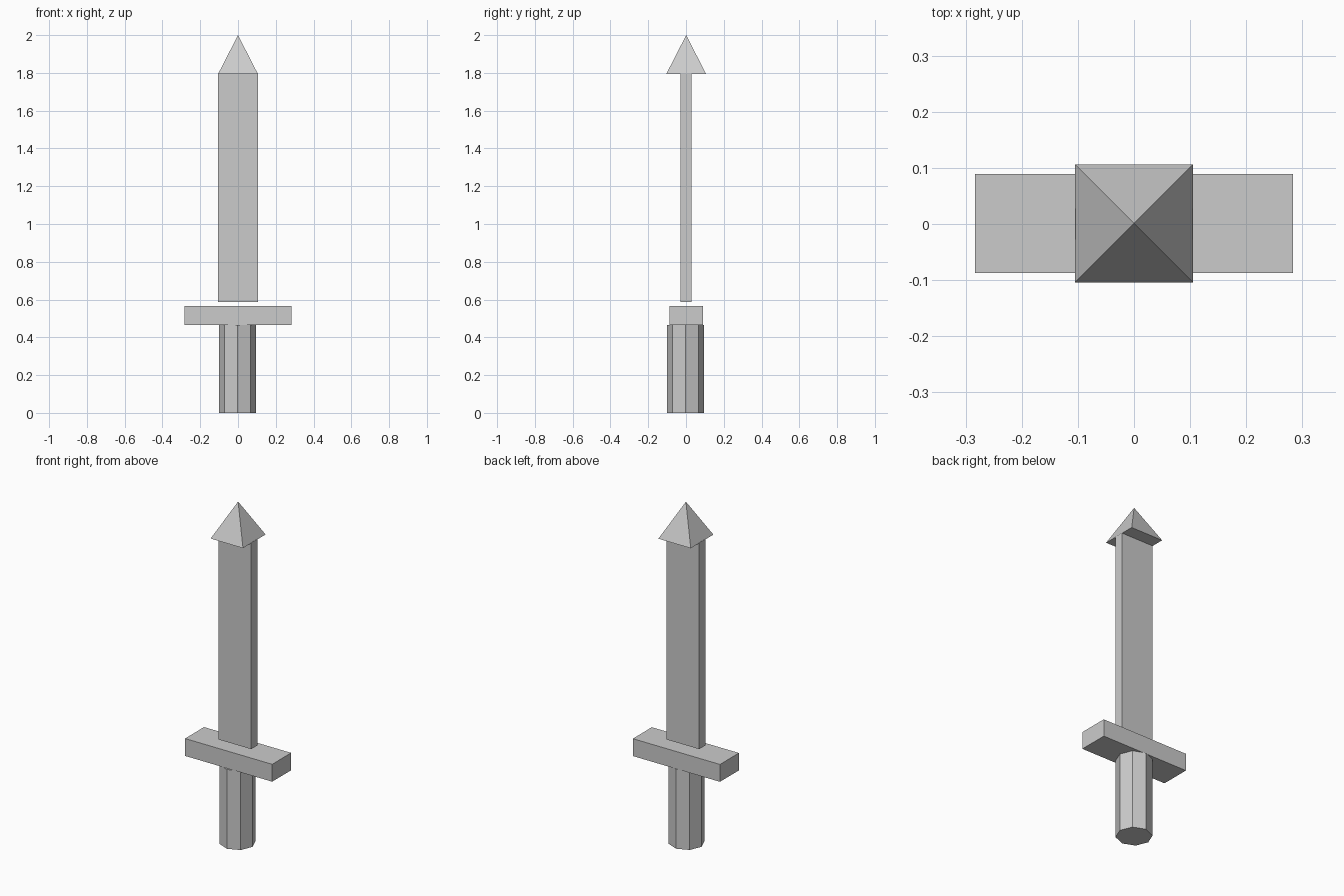
import bpy
import math

cube = bpy.data.objects.get("Cube")
if cube:
    bpy.data.objects.remove(cube, do_unlink=True)

# Single plain grey for every part
GREY = (0.6, 0.6, 0.6, 1)
grey = bpy.data.materials.new("plain grey")
grey.use_nodes = True
grey.diffuse_color = GREY
grey.node_tree.nodes["Principled BSDF"].inputs["Base Color"].default_value = GREY


def finish(name):
    obj = bpy.context.object
    obj.name = name
    obj.data.materials.append(grey)
    bpy.ops.object.transform_apply(location=False, rotation=True, scale=True)
    return obj


def box(name, width, depth, bottom, top, y=0):
    bpy.ops.mesh.primitive_cube_add(size=1, location=(0, y, (bottom + top) / 2))
    bpy.context.object.scale = (width, depth, top - bottom)
    return finish(name)


# Octagonal grip with a corner facing forward
GRIP_TOP = 0.465
bpy.ops.mesh.primitive_cylinder_add(vertices=8, radius=0.098, depth=GRIP_TOP,
                                    location=(-0.002, -0.002, GRIP_TOP / 2))
finish("grip")

# Crossguard, and the blade floating just above it
box("crossguard", 0.566, 0.176, GRIP_TOP, 0.567, y=0.001)
box("blade", 0.211, 0.056, 0.586, 1.797)

# Square pyramid tip, wider than the blade from front to back
TIP_BASE = 1.795
bpy.ops.mesh.primitive_cone_add(vertices=4, radius1=0.105 * math.sqrt(2), radius2=0,
                                depth=2 - TIP_BASE, location=(0, 0.001, (2 + TIP_BASE) / 2),
                                rotation=(0, 0, math.pi / 4))
finish("blade_tip")
